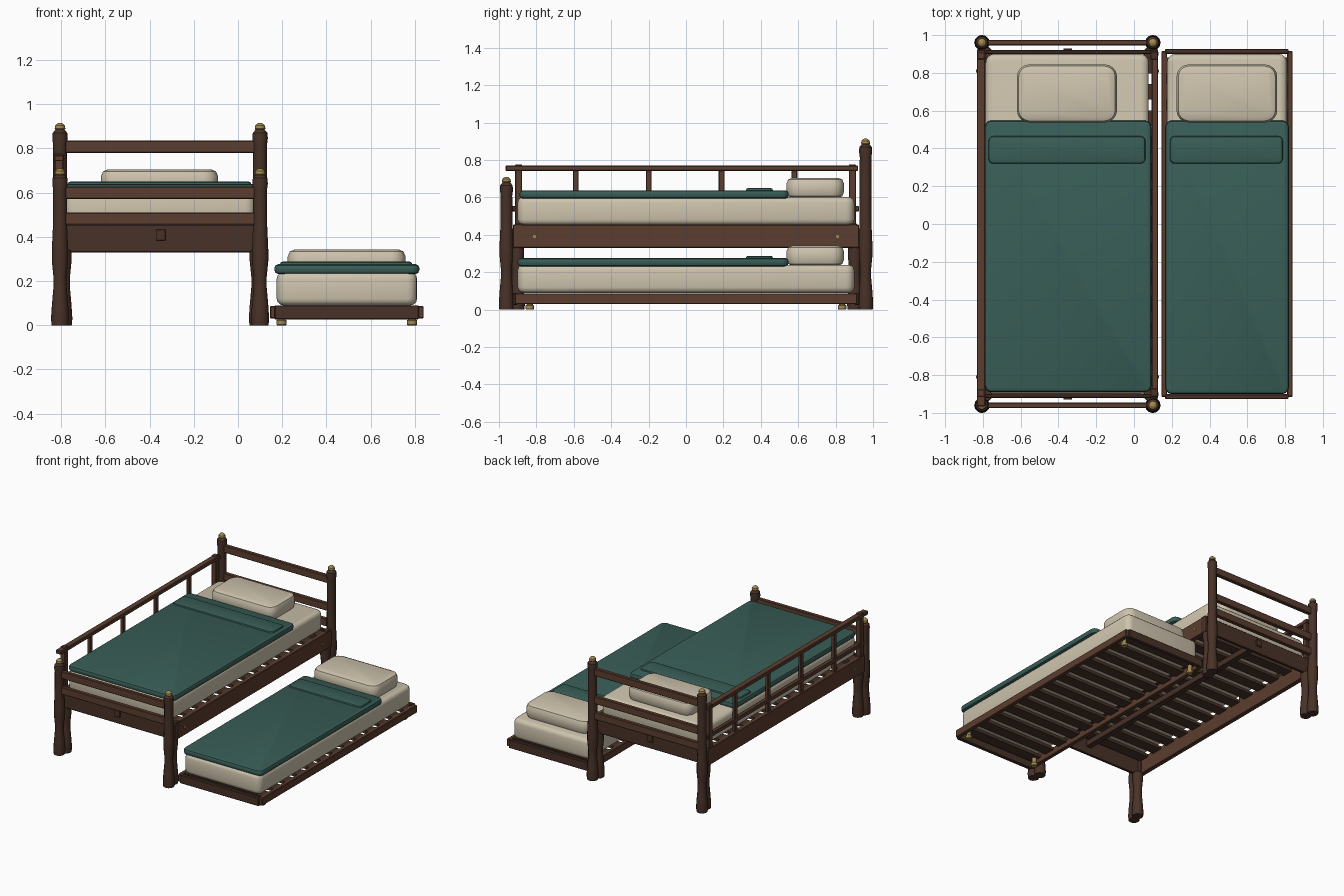
import bpy, bmesh, math
from mathutils import Vector

if "Cube" in bpy.data.objects:
    bpy.data.objects.remove(bpy.data.objects["Cube"])


def material(name, r, g, b):
    m = bpy.data.materials.new(name)
    m.diffuse_color = (r, g, b, 1)
    m.use_nodes = True
    m.node_tree.nodes["Principled BSDF"].inputs["Base Color"].default_value = m.diffuse_color
    return m


WOOD = material("wood", 0.105, 0.047, 0.028)
DARK = material("dark_wood", 0.065, 0.032, 0.021)
LINEN = material("linen", 0.62, 0.55, 0.42)
GREEN = material("green_cloth", 0.04, 0.11, 0.095)
BRASS = material("brass", 0.36, 0.25, 0.08)


def finish(name, bm, mat, angle=None):
    me = bpy.data.meshes.new(name)
    bmesh.ops.recalc_face_normals(bm, faces=bm.faces[:])
    bm.to_mesh(me)
    bm.free()
    ob = bpy.data.objects.new(name, me)
    bpy.context.collection.objects.link(ob)
    me.materials.append(mat)
    if angle:
        bpy.ops.object.select_all(action='DESELECT')
        ob.select_set(True)
        bpy.context.view_layer.objects.active = ob
        bpy.ops.object.shade_smooth_by_angle(angle=math.radians(angle))
    return ob


def cube(x, y, z):
    """bmesh box from three (min, max) ranges"""
    bm = bmesh.new()
    bmesh.ops.create_cube(bm, size=1)
    lo, hi = Vector((x[0], y[0], z[0])), Vector((x[1], y[1], z[1]))
    for v in bm.verts:
        v.co = Vector([lo[i] + (v.co[i] + 0.5) * (hi[i] - lo[i]) for i in range(3)])
    return bm


def box(name, x, y, z, mat=WOOD, bevel=0.004):
    bm = cube(x, y, z)
    if bevel:
        bmesh.ops.bevel(bm, geom=bm.edges[:], offset=bevel, segments=1, affect='EDGES')
    return finish(name, bm, mat)


def cushion(name, x, y, z, mat, corner, edge, segs=3):
    """soft slab: rounded plan corners, then rounded top and bottom rims"""
    bm = cube(x, y, z)
    up = [e for e in bm.edges if abs(e.verts[0].co.z - e.verts[1].co.z) > 1e-4]
    bmesh.ops.bevel(bm, geom=up, offset=corner, segments=4, profile=0.5, affect='EDGES')
    rim = [e for e in bm.edges if abs(e.verts[0].co.z - e.verts[1].co.z) < 1e-4]
    bmesh.ops.bevel(bm, geom=rim, offset=edge, segments=segs, profile=0.5, affect='EDGES')
    return finish(name, bm, mat, 40)


def lathe(name, profile, x, y, mat, n=12):
    """turned part from (z, radius) pairs"""
    bm = bmesh.new()
    rings = []
    for z, r in profile:
        rings.append([bm.verts.new((x + r * math.cos(2 * math.pi * i / n),
                                    y + r * math.sin(2 * math.pi * i / n), z)) for i in range(n)])
    for a, b in zip(rings, rings[1:]):
        for i in range(n):
            j = (i + 1) % n
            bm.faces.new((a[i], a[j], b[j], b[i]))
    bm.faces.new(rings[0])
    bm.faces.new(rings[-1])
    return finish(name, bm, mat, 35)


# turned posts with brass caps, and the inner legs under the frame
FOOT = [(0, 0.038), (0.03, 0.041), (0.09, 0.037), (0.17, 0.030), (0.22, 0.030),
        (0.29, 0.037), (0.34, 0.037)]


def post(name, x, y, top):
    upper = [(0.45, 0.032), (top - 0.1, 0.031), (top - 0.07, 0.035),
             (top - 0.045, 0.033), (top - 0.03, 0.020)]
    lathe(name, FOOT + upper, x, y, DARK)
    lathe(name + "_cap", [(top - 0.034, 0.018), (top - 0.026, 0.024), (top - 0.012, 0.022),
                          (top - 0.003, 0.013), (top, 0.005)], x, y, BRASS)


for side, x, xi in (("left", -0.805, -0.79), ("right", 0.10, 0.09)):
    post("head_post_" + side, x, 0.96, 0.915)
    post("foot_post_" + side, x, -0.96, 0.71)
    for end, s in (("head", 1), ("foot", -1)):
        lathe(f"inner_leg_{end}_{side}", FOOT, xi, s * 0.902, DARK)

# cross rails and end boards
for end, s in (("head", 1), ("foot", -1)):
    y = s * 0.96
    levels = [(0.455, 0.51), (0.572, 0.627)] + ([(0.78, 0.835)] if s > 0 else [])
    for i, z in enumerate(levels):
        box(f"{end}_rail_{i + 1}", (-0.79, 0.085), (y - 0.015, y + 0.015), z)
    ends = sorted((s * 0.90, s * 0.92))
    box(end + "_board", (-0.80, 0.095), ends, (0.33, 0.455), DARK)
    ty = sorted((s * 0.915, s * 0.93))
    box(end + "_beam_tenon", (-0.372, -0.328), ty, (0.383, 0.433), DARK, 0.002)

# side rails with corner blocks and bolts
for side, x, out in (("left", (-0.832, -0.797), -0.833), ("right", (0.093, 0.128), 0.129)):
    box("side_rail_" + side, x, (-0.925, 0.925), (0.33, 0.455))
    for s in (-1, 1):
        box("corner_block_" + side, (x[0] - 0.006, x[1]) if side == "right" else (x[0], x[1] + 0.006),
            sorted((s * 0.87, s * 0.915)), (0.33, 0.46), DARK)
        box("bolt_" + side, (out - 0.004, out + 0.004), (s * 0.81 - 0.009, s * 0.81 + 0.009),
            (0.382, 0.40), BRASS, 0.002)

# guard rail on the left side
box("guard_top_rail", (-0.832, -0.787), (-0.965, 0.92), (0.742, 0.77))
box("guard_lower_rail", (-0.825, -0.795), (-0.93, 0.925), (0.525, 0.555))
for y in (-0.895, 0.89):
    box("guard_end_post", (-0.83, -0.79), (y - 0.019, y + 0.019), (0.44, 0.777))
for y in (-0.59, -0.2, 0.19, ):
    box("guard_baluster", (-0.822, -0.798), (y - 0.015, y + 0.015), (0.44, 0.75), WOOD, 0.003)
box("guard_baluster", (-0.822, -0.798), (0.565, 0.595), (0.44, 0.75), WOOD, 0.003)

# centre beam and slats for both beds
box("centre_beam", (-0.372, -0.328), (-0.91, 0.91), (0.385, 0.432), DARK)
for i in range(13):
    y = -0.84 + i * 0.14
    box("bed_slat", (-0.80, 0.096), (y - 0.042, y + 0.042), (0.432, 0.452), DARK, 0)
    box("trundle_slat", (0.165, 0.815), (y - 0.042, y + 0.042), (0.065, 0.086), DARK, 0)

# trundle frame and brass feet
for side, x in (("left", (0.145, 0.175)), ("right", (0.81, 0.84))):
    box("trundle_side_" + side, x, (-0.915, 0.915), (0.03, 0.087))
for end, s in (("head", 1), ("foot", -1)):
    box("trundle_end_" + end, (0.165, 0.818), sorted((s * 0.90, s * 0.927)), (0.026, 0.09), DARK)
    for x in (0.197, 0.787):
        lathe("trundle_foot", [(0, 0.020), (0.004, 0.023), (0.022, 0.023), (0.027, 0.016),
                               (0.07, 0.016)], x, s * 0.835, BRASS)


# bedding: mattress, blanket, folded edge and pillow
def bedding(prefix, mx, bx, fx, px, z, y0):
    cushion(prefix + "_mattress", mx, (-0.90, 0.90), (z, z + 0.15), LINEN, 0.045, 0.03)
    top = z + 0.15
    cushion(prefix + "_blanket", bx, (y0, 0.548), (top - 0.008, top + 0.036), GREEN, 0.035, 0.016, 2)
    cushion(prefix + "_blanket_fold", fx, (0.32, 0.465), (top + 0.02, top + 0.048), GREEN, 0.025, 0.012, 2)
    cushion(prefix + "_pillow", px, (0.537, 0.845), (top - 0.005, top + 0.103), LINEN, 0.065, 0.032, 2)


bedding("bed", (-0.785, 0.078), (-0.79, 0.092), (-0.77, 0.06), (-0.62, -0.09), 0.452, -0.89)
bedding("trundle", (0.175, 0.81), (0.165, 0.82), (0.19, 0.788), (0.225, 0.758), 0.09, -0.90)
